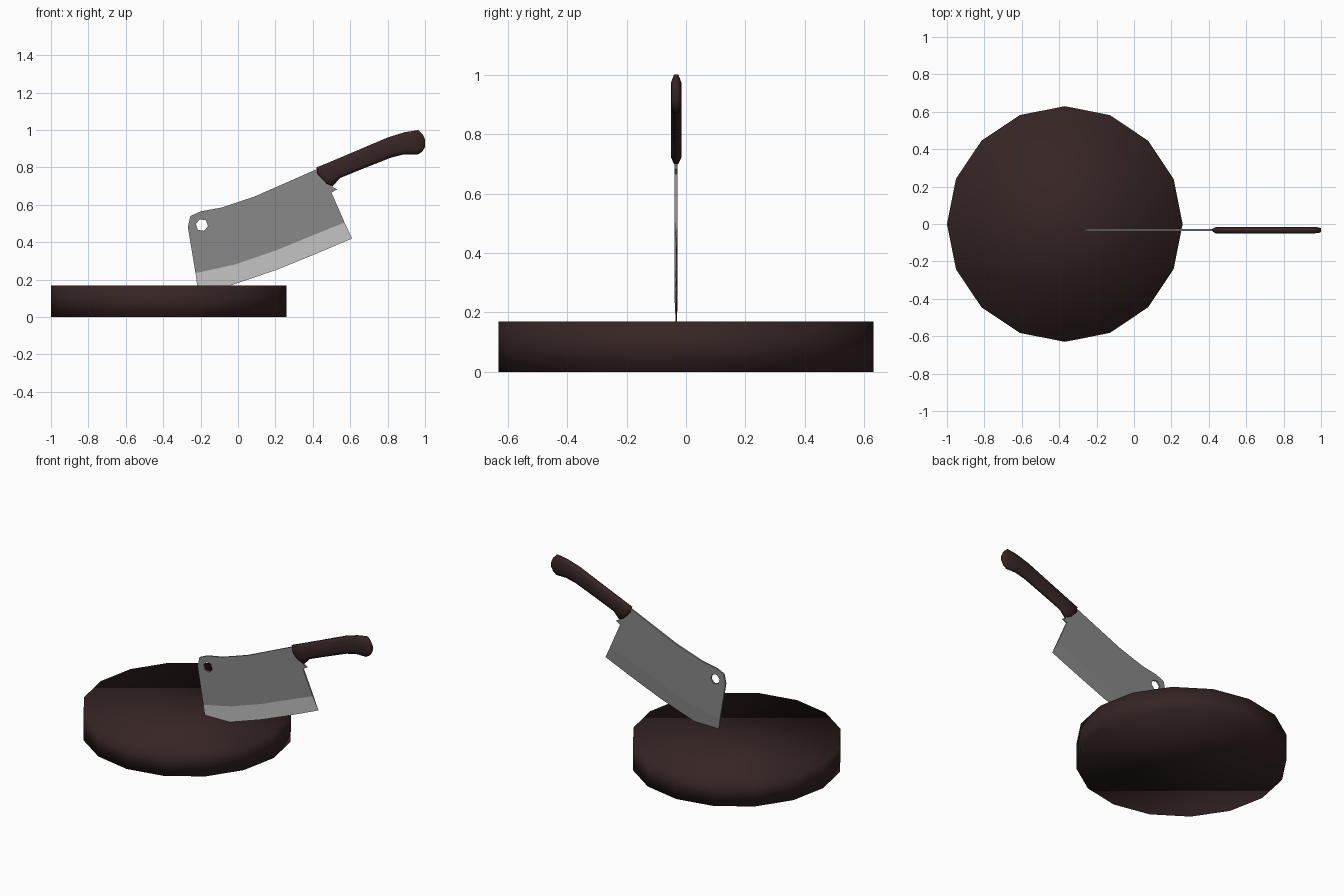
import bpy, bmesh, math
from mathutils import Vector

if "Cube" in bpy.data.objects:
    bpy.data.objects.remove(bpy.data.objects["Cube"])

Y0 = -0.033      # plane of the cleaver
HALF = 0.005     # half thickness of the blade


def material(name, rgb):
    m = bpy.data.materials.new(name)
    m.diffuse_color = (*rgb, 1)
    m.use_nodes = True
    m.node_tree.nodes["Principled BSDF"].inputs["Base Color"].default_value = m.diffuse_color
    return m


WOOD = material("dark_wood", (0.037, 0.018, 0.018))
STEEL = material("grey_steel", (0.25, 0.25, 0.25))
BRIGHT = material("ground_steel", (0.58, 0.58, 0.58))


def finish(name, bm, mats, smooth=False):
    bmesh.ops.recalc_face_normals(bm, faces=bm.faces)
    for f in bm.faces:
        f.smooth = smooth
    me = bpy.data.meshes.new(name)
    bm.to_mesh(me)
    bm.free()
    for m in mats:
        me.materials.append(m)
    ob = bpy.data.objects.new(name, me)
    bpy.context.collection.objects.link(ob)
    return ob


# Round chopping board, softly shaded
bm = bmesh.new()
rims = [[bm.verts.new((-0.37 + 0.63 * math.cos(i * math.tau / 16),
                       0.63 * math.sin(i * math.tau / 16), z)) for i in range(16)]
        for z in (0, 0.17)]
for rim in rims:
    bm.faces.new(rim)
for i in range(16):
    j = (i + 1) % 16
    bm.faces.new((rims[0][i], rims[0][j], rims[1][j], rims[1][i]))
finish("chopping_board", bm, [WOOD], smooth=True)

# Blade plate with a hexagonal hanging hole
bevel_line = [(-0.227, 0.235), (-0.02, 0.28), (0.20, 0.355), (0.40, 0.437), (0.57, 0.505)]
outline = bevel_line + [(0.50, 0.665), (0.53, 0.683), (0.505, 0.695), (0.50, 0.73),
                        (0.44, 0.795), (0.42, 0.79), (0.25, 0.715), (0.09, 0.645),
                        (-0.09, 0.585), (-0.20, 0.565), (-0.255, 0.54), (-0.268, 0.48)]
hole = [(-0.193 + 0.033 * math.cos(math.radians(a)),
         0.492 + 0.033 * math.sin(math.radians(a))) for a in range(-10, 350, 60)]
bm = bmesh.new()
edges = []
for loop in (outline, hole):
    vs = [bm.verts.new((x, Y0 - HALF, z)) for x, z in loop]
    edges += [bm.edges.new((vs[i - 1], vs[i])) for i in range(len(vs))]
bmesh.ops.triangle_fill(bm, edges=edges, use_beauty=True, normal=(0, -1, 0))
ext = bmesh.ops.extrude_face_region(bm, geom=bm.faces[:])
bmesh.ops.translate(bm, vec=(0, 2 * HALF, 0),
                    verts=[v for v in ext["geom"] if isinstance(v, bmesh.types.BMVert)])
finish("blade", bm, [STEEL])

# Ground cutting edge: a wedge, bright on the front side, tip sunk in the board
edge_line = [(-0.213, 0.125), (-0.03, 0.172), (0.20, 0.25), (0.41, 0.335), (0.61, 0.42)]
bm = bmesh.new()
front, back = [[bm.verts.new((x, Y0 + s * HALF, z)) for x, z in bevel_line] for s in (-1, 1)]
tip = [bm.verts.new((x, Y0, z)) for x, z in edge_line]
for i in range(4):
    for a, b in ((front, tip), (tip, back), (back, front)):
        bm.faces.new((a[i], b[i], b[i + 1], a[i + 1]))
for i in (0, 4):
    bm.faces.new((front[i], back[i], tip[i]))
edge = finish("cutting_edge", bm, [STEEL, BRIGHT])
for p in edge.data.polygons:
    p.material_index = int(p.normal.y < -0.7)

# Curved handle: octagonal rings through (top, bottom, half width) stations
stations = [((0.424, 0.765), (0.475, 0.712), 0.013), ((0.42, 0.80), (0.507, 0.70), 0.017),
            ((0.47, 0.82), (0.545, 0.743), 0.018), ((0.60, 0.875), (0.66, 0.79), 0.018),
            ((0.80, 0.96), (0.82, 0.853), 0.018), ((0.89, 0.988), (0.89, 0.87), 0.018),
            ((0.965, 1.0), (0.963, 0.87), 0.017), ((0.988, 0.975), (0.986, 0.885), 0.015),
            ((1.0, 0.95), (1.0, 0.91), 0.010)]
octagon = [(1, 0.6), (0.45, 1), (-0.45, 1), (-1, 0.6),
           (-1, -0.6), (-0.45, -1), (0.45, -1), (1, -0.6)]
bm = bmesh.new()
rings = []
for top, bottom, w in stations:
    t, b = Vector(top), Vector(bottom)
    ring = []
    for u, v in octagon:
        p = (t + b) / 2 + (t - b) / 2 * v
        ring.append(bm.verts.new((p.x, Y0 + u * w, p.y)))
    rings.append(ring)
for r, s in zip(rings, rings[1:]):
    for i in range(8):
        bm.faces.new((r[i - 1], r[i], s[i], s[i - 1]))
bm.faces.new(rings[0])
bm.faces.new(rings[-1])
finish("handle", bm, [WOOD], smooth=True)
